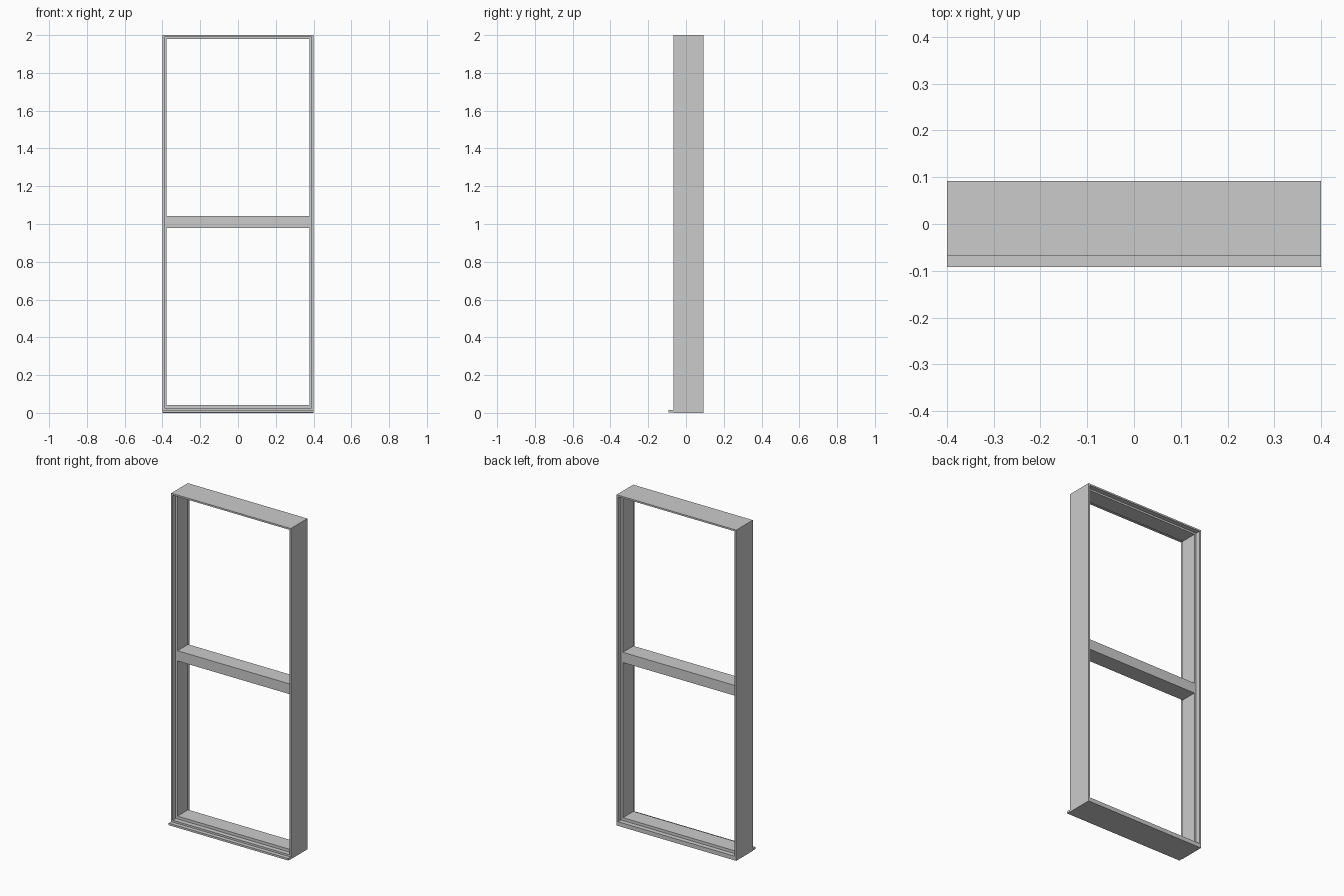
import bpy, bmesh

if "Cube" in bpy.data.objects:
    bpy.data.objects.remove(bpy.data.objects["Cube"])


def make_object(name, bm):
    bmesh.ops.recalc_face_normals(bm, faces=bm.faces)
    mesh = bpy.data.meshes.new(name)
    bm.to_mesh(mesh)
    bm.free()
    obj = bpy.data.objects.new(name, mesh)
    bpy.context.collection.objects.link(obj)
    return obj


def box(name, x0, x1, y0, y1, z0, z1):
    bm = bmesh.new()
    bmesh.ops.create_cube(bm, size=1)
    for v in bm.verts:
        v.co.x = x1 if v.co.x > 0 else x0
        v.co.y = y1 if v.co.y > 0 else y0
        v.co.z = z1 if v.co.z > 0 else z0
    return make_object(name, bm)


def ring(name, outer, inner, y0, y1):
    """Mitred rectangular frame; outer/inner = (half width, bottom, top)."""
    bm = bmesh.new()
    loops = []
    for (w, b, t), y in ((outer, y0), (inner, y0), (inner, y1), (outer, y1)):
        loops.append([bm.verts.new((x, y, z))
                      for x, z in ((-w, b), (w, b), (w, t), (-w, t))])
    for k in range(4):
        a, c = loops[k], loops[(k + 1) % 4]
        for i in range(4):
            j = (i + 1) % 4
            bm.faces.new((a[i], a[j], c[j], c[i]))
    return make_object(name, bm)


OUTER = (0.40, 0.0, 2.0)
STEP = (0.39, 0.025, 1.99)
OPENING = (0.378, 0.042, 1.979)

# Deep outer casing
ring("outer_frame", OUTER, STEP, -0.067, 0.0915)
# Narrower inner frame set back from both faces
ring("inner_frame", STEP, OPENING, -0.038, 0.063)
# Horizontal bar across the middle
box("middle_rail", -0.378, 0.378, -0.038, 0.063, 0.98, 1.042)
# Thin sill lip projecting at the front
box("sill_lip", -0.40, 0.40, -0.0915, -0.067, 0.002, 0.014)
